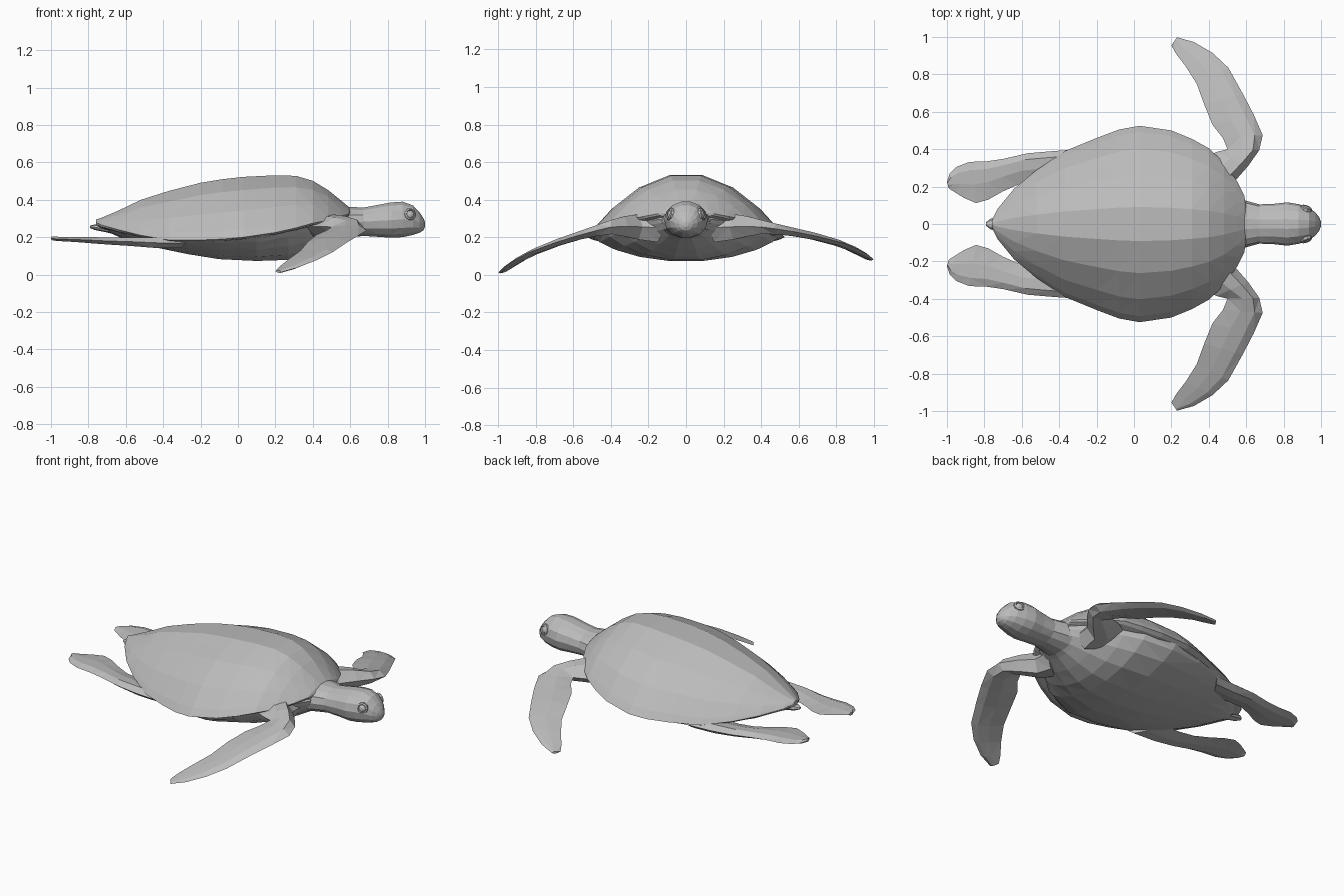
import bpy, bmesh, math
from mathutils import Vector, Matrix

cube = bpy.data.objects.get("Cube")
if cube:
    bpy.data.objects.remove(cube, do_unlink=True)

GREY = (0.5, 0.5, 0.5, 1)
skin = bpy.data.materials.new("plain_grey")
skin.use_nodes = True
skin.diffuse_color = GREY
skin.node_tree.nodes["Principled BSDF"].inputs["Base Color"].default_value = GREY


def finish(name, bm):
    bmesh.ops.recalc_face_normals(bm, faces=bm.faces)
    mesh = bpy.data.meshes.new(name)
    bm.to_mesh(mesh)
    bm.free()
    mesh.materials.append(skin)
    obj = bpy.data.objects.new(name, mesh)
    bpy.context.collection.objects.link(obj)
    return obj


def loft(name, rings):
    """Skin closed rings of equal length and cap both ends."""
    bm = bmesh.new()
    rows = [[bm.verts.new(p) for p in ring] for ring in rings]
    n = len(rows[0])
    for a, b in zip(rows, rows[1:]):
        for i in range(n):
            j = (i + 1) % n
            bm.faces.new((a[i], a[j], b[j], b[i]))
    bm.faces.new(rows[0])
    bm.faces.new(rows[-1])
    bmesh.ops.triangulate(bm, faces=bm.faces, quad_method='SHORT_EDGE')
    return finish(name, bm)


def body_ring(x, w, rim, top, bottom, up_power, down_power, n=18):
    """Cross-section with separate curves above and below the rim."""
    ring = []
    for i in range(n):
        a = 2 * math.pi * i / n
        s = math.sin(a)
        z = rim + (top - rim) * s ** up_power if s > 0 else rim - (rim - bottom) * (-s) ** down_power
        ring.append((x, w * math.cos(a), z))
    return ring


# Domed upper shell: x, half width, rim height, crown height
shell = [(-.76, .02, .28, .295), (-.73, .08, .265, .305), (-.64, .19, .24, .345),
         (-.52, .29, .21, .405), (-.37, .39, .185, .455), (-.2, .46, .185, .5),
         (-.08, .505, .19, .52), (.03, .525, .2, .532), (.2, .5, .225, .54),
         (.31, .455, .25, .536), (.4, .405, .275, .508), (.48, .33, .29, .458),
         (.55, .23, .31, .4), (.59, .15, .325, .365), (.6, .09, .335, .355)]
loft("upper_shell", [body_ring(x, w, r, t, r - .018, 1.9, .6) for x, w, r, t in shell])

# Belly and shoulders: x, half width, rim height, lowest point
belly = [(-.69, .08, .25, .225), (-.58, .2, .215, .175), (-.42, .34, .18, .14),
         (-.27, .42, .18, .108), (-.1, .475, .19, .08), (.1, .49, .2, .07),
         (.27, .43, .235, .075), (.36, .36, .26, .095), (.45, .28, .28, .135),
         (.53, .2, .29, .18), (.59, .13, .295, .205)]
loft("belly", [body_ring(x, w, r, r + .03, b, 1, 1.5) for x, w, r, b in belly])

# Neck and head: x, half width, bottom, top
head = [(.48, .16, .18, .38), (.58, .13, .195, .365), (.67, .105, .205, .36),
        (.75, .108, .2, .375), (.82, .116, .195, .388), (.88, .106, .198, .392),
        (.935, .088, .21, .372), (.97, .062, .222, .335), (.99, .036, .235, .305),
        (1.0, .012, .255, .282)]
loft("head", [body_ring(x, w, (b + t) / 2, t, b, .9, .9, 14) for x, w, b, t in head])

# Short pointed tail
tail = [(-.55, .06, .19, .26), (-.7, .035, .225, .262), (-.765, .03, .238, .268),
        (-.79, .01, .248, .262)]
loft("tail", [body_ring(x, w, (b + t) / 2, t, b, 1, 1, 8) for x, w, b, t in tail])


def blade(name, stations, side, drop):
    """Flipper from leading edge, trailing edge, height and thickness."""
    rings = []
    for lx, ly, tx, ty, z, thick in stations:
        lead, trail = Vector((lx, ly, z)), Vector((tx, ty, z))
        ring = []
        for f, h in ((0, 0), (.2, .45), (.55, .4), (1, 0), (.55, -.4), (.2, -.45)):
            p = lead.lerp(trail, f)
            p.z += h * thick - drop * max(0, p.y - .4) / .6
            p.y *= side
            ring.append(p)
        rings.append(ring)
    loft(name, rings)


front = [(.54, .12, .3, .26, .25, .17), (.54, .23, .36, .34, .255, .15),
         (.61, .31, .44, .385, .258, .12), (.67, .395, .5, .4, .255, .085),
         (.688, .475, .475, .46, .245, .065), (.64, .585, .42, .53, .228, .05),
         (.58, .7, .375, .64, .205, .042), (.505, .835, .335, .75, .17, .034),
         (.42, .915, .275, .845, .137, .028), (.32, .973, .225, .91, .105, .022),
         (.23, .998, .2, .955, .083, .014)]
hind = [(-.28, .4, -.4, .22, .17, .06), (-.43, .39, -.52, .22, .17, .06),
        (-.57, .378, -.62, .21, .176, .05), (-.7, .348, -.7, .175, .18, .042),
        (-.79, .335, -.78, .13, .184, .036), (-.88, .332, -.845, .112, .188, .03),
        (-.95, .305, -.91, .14, .19, .026), (-.985, .27, -.955, .168, .192, .024),
        (-1.0, .225, -.99, .19, .194, .02)]
for label, side, drop in (("left", 1, 0), ("right", -1, .07)):
    blade(label + "_front_flipper", front, side, drop)
    blade(label + "_hind_flipper", hind, side, 0)

    # Eye: a small ball set in a raised lid
    centre = Vector((.92, side * .084, .322))
    turn = Vector((.35, side, .25)).to_track_quat('Z', 'Y').to_matrix().to_4x4()
    bm = bmesh.new()
    bmesh.ops.create_icosphere(bm, subdivisions=2, radius=.022,
                               matrix=Matrix.Translation(centre) @ turn @ Matrix.Diagonal((1, 1, .6, 1)))
    finish(label + "_eye", bm)
    lid = []
    for radius, h in ((.034, -.012), (.032, .006), (.024, .011), (.019, .002)):
        lid.append([centre + turn @ Vector((radius * math.cos(a), radius * math.sin(a), h))
                    for a in (k * math.pi / 5 for k in range(10))])
    loft(label + "_eyelid", lid)
